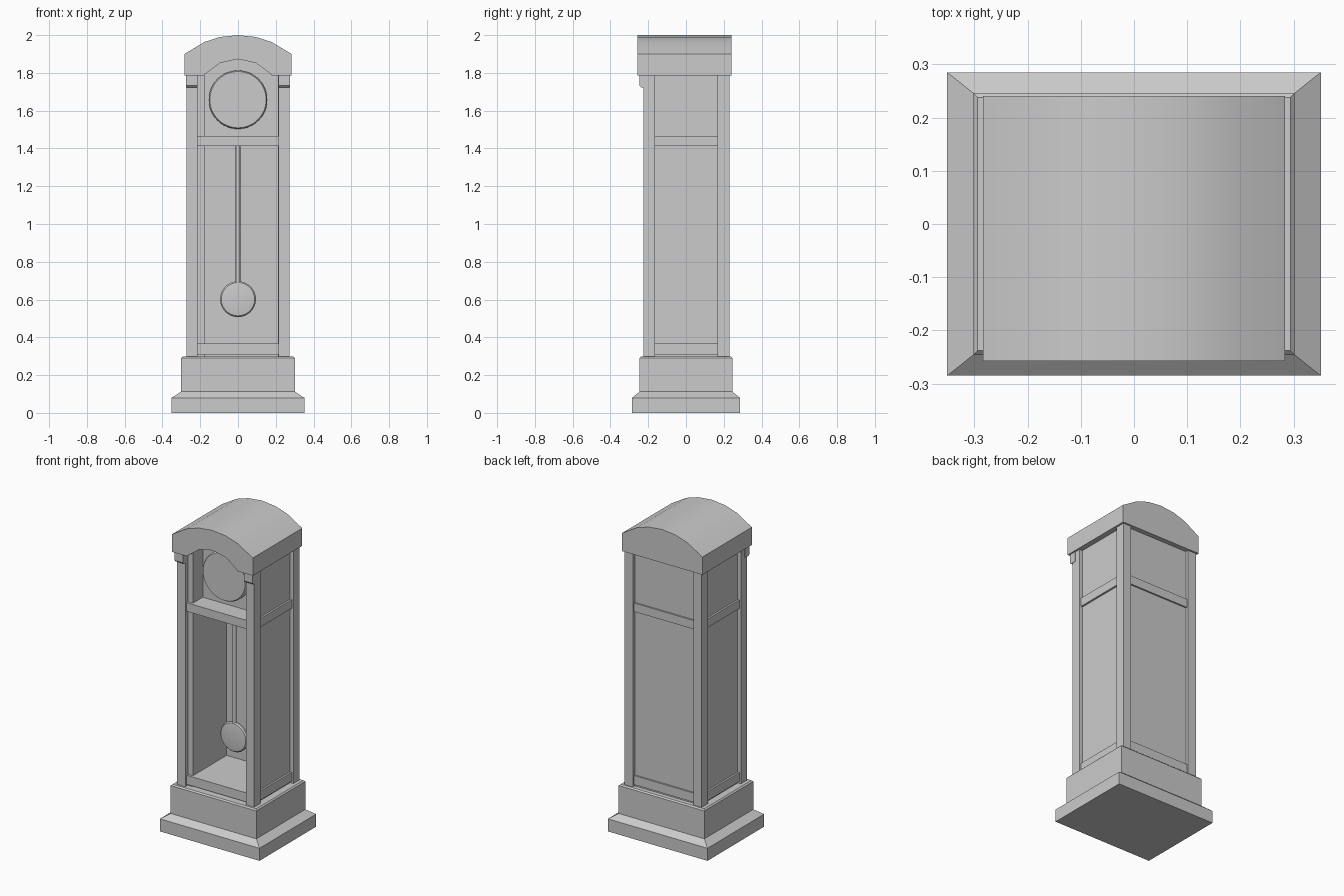
import bpy, bmesh, math

if "Cube" in bpy.data.objects:
    bpy.data.objects.remove(bpy.data.objects["Cube"])


def make(name, bm):
    bmesh.ops.recalc_face_normals(bm, faces=bm.faces)
    me = bpy.data.meshes.new(name)
    bm.to_mesh(me)
    bm.free()
    ob = bpy.data.objects.new(name, me)
    bpy.context.collection.objects.link(ob)
    return ob


def loft(name, rings):
    """Skin a list of equal-length vertex rings and cap both ends."""
    bm = bmesh.new()
    rs = [[bm.verts.new(p) for p in r] for r in rings]
    n = len(rs[0])
    for a, b in zip(rs, rs[1:]):
        for i in range(n):
            j = (i + 1) % n
            bm.faces.new((a[i], a[j], b[j], b[i]))
    bm.faces.new(rs[0])
    bm.faces.new(rs[-1])
    return make(name, bm)


def rect(x0, x1, y0, y1, z):
    return [(x0, y0, z), (x1, y0, z), (x1, y1, z), (x0, y1, z)]


def box(name, x0, x1, y0, y1, z0, z1):
    return loft(name, [rect(x0, x1, y0, y1, z0), rect(x0, x1, y0, y1, z1)])


def smooth(ob, angle=30):
    bpy.ops.object.select_all(action='DESELECT')
    ob.select_set(True)
    bpy.context.view_layer.objects.active = ob
    bpy.ops.object.shade_smooth_by_angle(angle=math.radians(angle))


def disc(name, z, profile, n=48):
    """Round plate facing the front; profile is a list of (radius, y)."""
    ob = loft(name, [[(r * math.cos(2 * math.pi * i / n), y,
                       z + r * math.sin(2 * math.pi * i / n))
                      for i in range(n)] for r, y in profile])
    smooth(ob)
    return ob


def arch(name, xs, half, z_low, z_side, z_top, y0, y1):
    """Block with an arc-shaped top, extruded along y."""
    rise = z_top - z_side
    R = (half * half + rise * rise) / (2 * rise)
    pts = [(x, z_top - R + math.sqrt(R * R - x * x)) for x in xs]
    pts += [(half, z_low), (-half, z_low)]
    return loft(name, [[(x, y, z) for x, z in pts] for y in (y0, y1)])


# stepped base with sloped moulding
loft("base", [rect(-x, x, -y, y, z) for x, y, z in (
    (0.351, 0.285, 0), (0.351, 0.285, 0.08), (0.302, 0.246, 0.112),
    (0.302, 0.246, 0.29), (0.294, 0.238, 0.298))])

# corner posts and the brackets over the front ones
for s, side in ((-1, "left"), (1, "right")):
    xa, xb = sorted((s * 0.214, s * 0.272))
    box(f"front_{side}_post", xa, xb, -0.225, -0.163, 0.29, 1.80)
    box(f"back_{side}_post", xa, xb, 0.168, 0.23, 0.29, 1.80)
    xa, xb = sorted((s * 0.214, s * 0.275))
    loft(f"{side}_bracket", [rect(xa, xb, y, -0.20, z) for y, z in (
        (-0.238, 1.723), (-0.247, 1.732), (-0.247, 1.80))])

# case walls
box("left_panel", -0.25, -0.178, -0.20, 0.21, 0.29, 1.80)
box("right_panel", 0.213, 0.25, -0.20, 0.21, 0.29, 1.80)
box("back_panel", -0.25, 0.25, 0.14, 0.21, 0.29, 1.80)

# floor and shelf, whose edges form the rails
box("bottom_rail", -0.262, 0.262, -0.215, 0.22, 0.31, 0.368)
box("middle_rail", -0.262, 0.262, -0.215, 0.22, 1.412, 1.467)

# dial and its backing board
box("dial_board", -0.19, 0.22, -0.10, -0.08, 1.46, 1.80)
disc("dial", 1.658, [(0.155, -0.09), (0.155, -0.13), (0.149, -0.14)])

# pendulum
disc("pendulum_bob", 0.602, [(0.06, -0.018), (0.088, -0.022), (0.095, -0.03),
                             (0.095, -0.04), (0.088, -0.048), (0.06, -0.052)])
rod = loft("pendulum_rod", [[(0.012 * math.cos(math.pi * i / 6),
                              -0.035 + 0.012 * math.sin(math.pi * i / 6), z)
                             for i in range(12)] for z in (0.66, 1.42)])
smooth(rod, 40)

# arched hood with an arched recess above the dial
inner = [-0.178, -0.095, 0, 0.095, 0.178]
hood = arch("hood", [-0.284] + inner + [0.284], 0.284, 1.787, 1.90, 2.0,
            -0.257, 0.241)
cutter = arch("hood_cutter", inner, 0.178, 1.70, 1.79, 1.873, -0.35, -0.10)
cutter.hide_render = True
cutter.hide_viewport = True
mod = hood.modifiers.new("arch_recess", 'BOOLEAN')
mod.operation = 'DIFFERENCE'
mod.solver = 'EXACT'
mod.object = cutter
smooth(hood)
bpy.context.view_layer.objects.active = hood
while hood.modifiers.find("arch_recess") > 0:
    bpy.ops.object.modifier_move_up(modifier="arch_recess")
bpy.ops.object.modifier_apply(modifier="arch_recess")
bpy.data.objects.remove(cutter)
